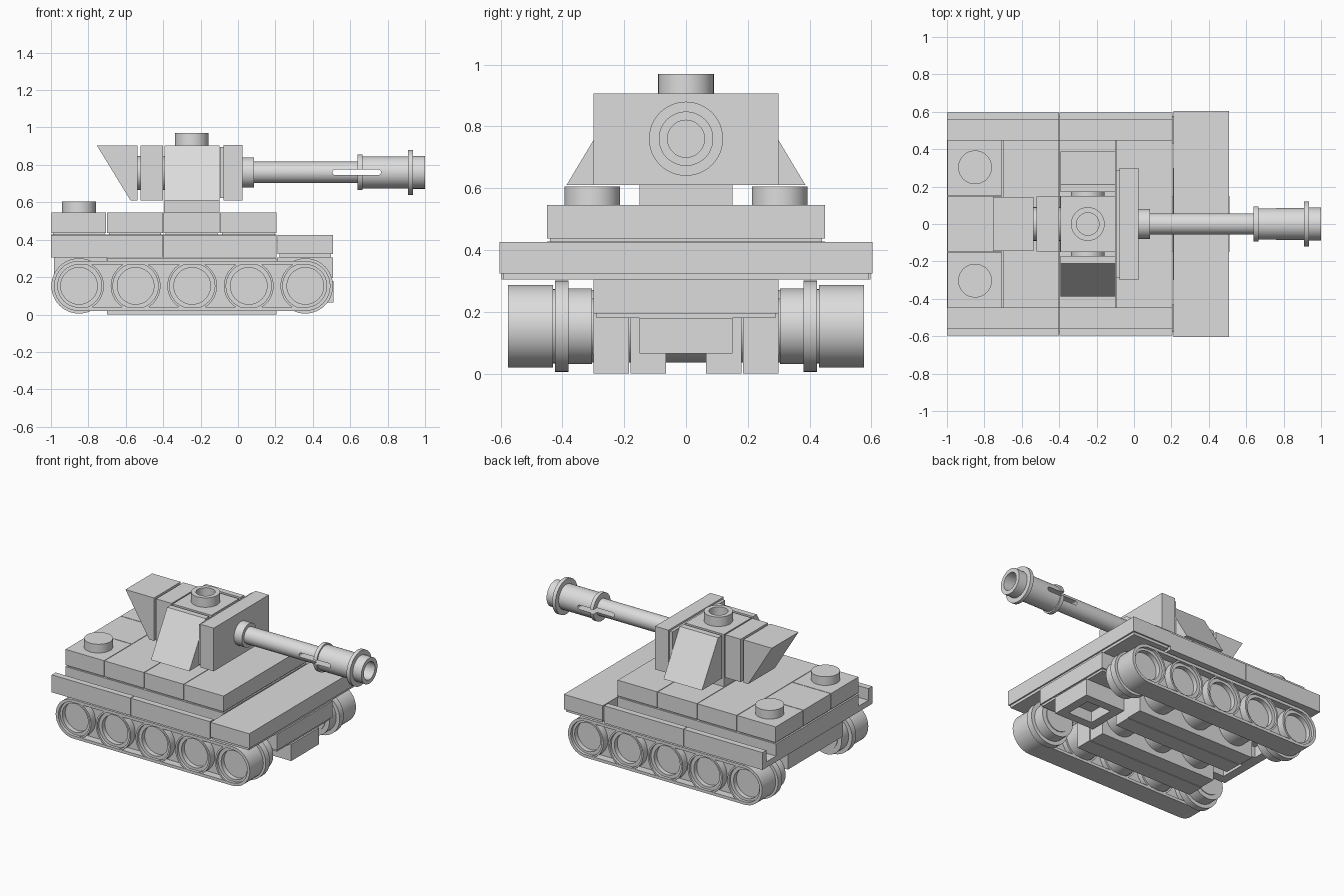
import bpy, bmesh, math

if "Cube" in bpy.data.objects:
    bpy.data.objects.remove(bpy.data.objects["Cube"])

grey = bpy.data.materials.new("light grey plastic")
grey.diffuse_color = (0.72, 0.72, 0.72, 1)
grey.use_nodes = True
grey.node_tree.nodes["Principled BSDF"].inputs["Base Color"].default_value = grey.diffuse_color


def finish(name, bm):
    bmesh.ops.recalc_face_normals(bm, faces=bm.faces)
    me = bpy.data.meshes.new(name)
    bm.to_mesh(me)
    bm.free()
    me.materials.append(grey)
    ob = bpy.data.objects.new(name, me)
    bpy.context.collection.objects.link(ob)
    return ob


def place(axis, a, u, v):
    """Point with position a along the axis and (u, v) in the other two axes."""
    return {"x": (a, u, v), "y": (u, a, v), "z": (u, v, a)}[axis]


def prism(name, pts, axis, lo, hi):
    bm = bmesh.new()
    a, b = [[bm.verts.new(place(axis, h, *p)) for p in pts] for h in (lo, hi)]
    bm.faces.new(a)
    bm.faces.new(b)
    for i in range(len(pts)):
        j = (i + 1) % len(pts)
        bm.faces.new((a[i], a[j], b[j], b[i]))
    return finish(name, bm)


def box(name, x0, x1, y0, y1, z0, z1):
    return prism(name, [(x0, y0), (x1, y0), (x1, y1), (x0, y1)], "z", z0, z1)


def frame(name, outer, inner, axis, lo, hi):
    """Prism with a matching hole right through it."""
    bm = bmesh.new()
    loops = [[bm.verts.new(place(axis, h, *p)) for p in pts]
             for pts, h in ((outer, lo), (outer, hi), (inner, hi), (inner, lo))]
    n = len(outer)
    for k in range(4):
        a, b = loops[k], loops[(k + 1) % 4]
        for i in range(n):
            j = (i + 1) % n
            bm.faces.new((a[i], a[j], b[j], b[i]))
    return finish(name, bm)


def lathe(name, axis, cu, cv, profile, n=48):
    """Revolve (position, radius) points around an axis; ends have radius 0."""
    bm = bmesh.new()
    rings = []
    for h, r in profile:
        if r == 0:
            rings.append([bm.verts.new(place(axis, h, cu, cv))] * n)
        else:
            rings.append([bm.verts.new(place(axis, h, cu + r * math.cos(2 * math.pi * i / n),
                                             cv + r * math.sin(2 * math.pi * i / n))) for i in range(n)])
    for a, b in zip(rings, rings[1:]):
        for i in range(n):
            j = (i + 1) % n
            bm.faces.new(list(dict.fromkeys((a[i], a[j], b[j], b[i]))))
    return finish(name, bm)


def cylinder(name, axis, cu, cv, r, lo, hi):
    return lathe(name, axis, cu, cv, [(lo, 0), (lo, r), (hi, r), (hi, 0)])


def tile(name, x0, x1, y0, y1, z0, z1, lip=0.015):
    """Flat tile with a slightly inset bottom rim."""
    g = 0.002
    box(name, x0 + g, x1 - g, y0 + g, y1 - g, z0 + lip, z1)
    box(name + "_rim", x0 + 0.012, x1 - 0.012, y0 + 0.012, y1 - 0.012, z0, z0 + lip)


def hollow_plate(name, x0, x1, y0, y1, z0, z1):
    """Plate with a square cavity in its underside."""
    def rect(m):
        return [(x0 + m, y0 + m), (x1 - m, y0 + m), (x1 - m, y1 - m), (x0 + m, y1 - m)]
    frame(name + "_walls", rect(0), rect(0.06), "z", z0, z1 - 0.04)
    box(name + "_top", x0, x1, y0, y1, z1 - 0.04, z1)


def stadium(x0, x1, z, r, n=20):
    """Long outline with round ends."""
    pts = []
    for cx, start in ((x1, -math.pi / 2), (x0, math.pi / 2)):
        for i in range(n + 1):
            t = start + math.pi * i / n
            pts.append((cx + r * math.cos(t), z + r * math.sin(t)))
    return pts


def circle(cx, cz, r, n=48):
    return [(cx + r * math.cos(2 * math.pi * i / n), cz + r * math.sin(2 * math.pi * i / n)) for i in range(n)]


# Tracks: five-hole beams with stepped wheel rings, end bushes and cross axles
WZ = 0.153
WHEELS = [-0.85 + 0.3025 * i for i in range(5)]
for s, side in ((-1, "left"), (1, "right")):
    y0, y1 = s * 0.43, s * 0.577
    frame(side + "_track_rim", stadium(WHEELS[0], WHEELS[-1], WZ, 0.134),
          stadium(WHEELS[0], WHEELS[-1], WZ, 0.114), "y", y0, y1)
    prism(side + "_track_web", stadium(WHEELS[0], WHEELS[-1], WZ, 0.12), "y", s * 0.465, s * 0.525)
    for x in WHEELS:
        frame(side + "_wheel_rim", circle(x, WZ, 0.133), circle(x, WZ, 0.121), "y", y0 + s * 0.002, y1 - s * 0.002)
        frame(side + "_wheel_step", circle(x, WZ, 0.124), circle(x, WZ, 0.098), "y", y0 + s * 0.02, y1 - s * 0.02)
    for x in (WHEELS[0], WHEELS[-1]):
        lathe(side + "_bush", "y", x, WZ, [(s * 0.3, 0), (s * 0.3, 0.09), (s * 0.305, 0.09), (s * 0.305, 0.122),
              (s * 0.38, 0.122), (s * 0.38, 0.148), (s * 0.424, 0.148), (s * 0.424, 0.12),
              (s * 0.44, 0.12), (s * 0.44, 0)])
    # Lower hull blocks
    box(side + "_hull_outer", -0.7, 0.205, *sorted((s * 0.185, s * 0.3)), 0, 0.303)
    box(side + "_hull_inner", -0.695, 0.2, *sorted((s * 0.065, s * 0.18)), 0, 0.303)
for x in WHEELS[1:4]:
    cylinder("cross_axle", "y", x, WZ, 0.118, -0.47, 0.47)
box("hull_core", -0.69, 0.195, -0.3, 0.3, 0.18, 0.303)

# Nose and tail plates
for y in (-0.3, 0.0):
    hollow_plate("tail_plate", -0.985, -0.702, y, y + 0.3, 0.19, 0.305)
tile("nose_plate", 0.207, 0.51, -0.302, 0.302, 0.18, 0.305)
hollow_plate("nose_block", 0.207, 0.51, -0.15, 0.15, 0.065, 0.18)

# Deck: lower layer, side skirts and front tile
box("deck_base", -1.0, 0.205, -0.45, 0.45, 0.305, 0.427)
tile("front_deck", 0.21, 0.51, -0.605, 0.605, 0.305, 0.425, 0.018)
for s in (-1, 1):
    for x0, x1 in ((-1.0, -0.402), (-0.398, 0.205)):
        prism("side_skirt", [(s * 0.44, 0.305), (s * 0.597, 0.305), (s * 0.597, 0.425),
                             (s * 0.555, 0.425), (s * 0.555, 0.345), (s * 0.44, 0.345)], "x", x0, x1)

# Upper deck tiles and rear studs
for y0, y1 in ((-0.452, -0.15), (-0.15, 0.15), (0.15, 0.452)):
    tile("rear_deck_tile", -1.0, -0.703, y0, y1, 0.427, 0.545, 0.01)
for x0, x1 in ((-0.703, -0.4), (-0.4, -0.098), (-0.098, 0.207)):
    tile("upper_deck_tile", x0, x1, -0.452, 0.452, 0.427, 0.545, 0.01)
for s in (-1, 1):
    cylinder("rear_stud", "z", -0.85, s * 0.303, 0.09, 0.54, 0.605)

# Turret core with hollow top stud
TX = -0.247
box("turret_base", -0.395, -0.1, -0.15, 0.15, 0.54, 0.61)
box("turret_core", -0.393, -0.098, -0.15, 0.15, 0.61, 0.905)
lathe("hatch_stud", "z", TX, 0, [(0.9, 0), (0.9, 0.09), (0.97, 0.09), (0.97, 0.06), (0.91, 0.06), (0.91, 0)])

# Sloped cheeks and rear bustle
for s in (-1, 1):
    prism("turret_cheek", [(s * 0.17, 0.61), (s * 0.387, 0.61), (s * 0.21, 0.905), (s * 0.17, 0.905)],
          "x", -0.392, -0.1)
    cylinder("cheek_joint", "y", TX, 0.757, 0.09, s * 0.14, s * 0.18)
box("bustle_plate", -0.52, -0.402, -0.148, 0.148, 0.61, 0.905)
cylinder("bustle_joint", "x", 0, 0.757, 0.09, -0.55, -0.39)
prism("bustle_slope", [(-0.755, 0.905), (-0.575, 0.61), (-0.538, 0.61), (-0.538, 0.905)], "y", -0.145, 0.145)

# Gun shield
box("gun_shield", -0.077, 0.025, -0.3, 0.3, 0.61, 0.907)
box("gun_shield_rim", -0.097, -0.077, -0.288, 0.288, 0.622, 0.895)

# Gun barrel with muzzle sleeve and a slot cut through its sides
GZ = 0.76
barrel = lathe("gun_barrel", "x", 0, GZ, [
    (0.02, 0), (0.02, 0.08), (0.085, 0.08), (0.085, 0.057), (0.64, 0.057), (0.64, 0.095), (0.665, 0.095),
    (0.665, 0.085), (0.91, 0.085), (0.91, 0.12), (0.935, 0.12), (0.935, 0.088), (1, 0.088),
    (1, 0.06), (0.8, 0.06), (0.8, 0)])
cutter = prism("slot_cutter", stadium(0.52, 0.75, GZ, 0.015, 8), "y", -0.2, 0.2)
cutter.hide_render = True
cutter.hide_set(True)
cut = barrel.modifiers.new("slot", "BOOLEAN")
cut.operation = "DIFFERENCE"
cut.solver = "EXACT"
cut.object = cutter

# Smooth the round parts, keep edges sharp
for ob in bpy.context.collection.objects:
    if ob is not cutter:
        ob.select_set(True)
bpy.context.view_layer.objects.active = barrel
bpy.ops.object.shade_smooth_by_angle(angle=math.radians(30))
